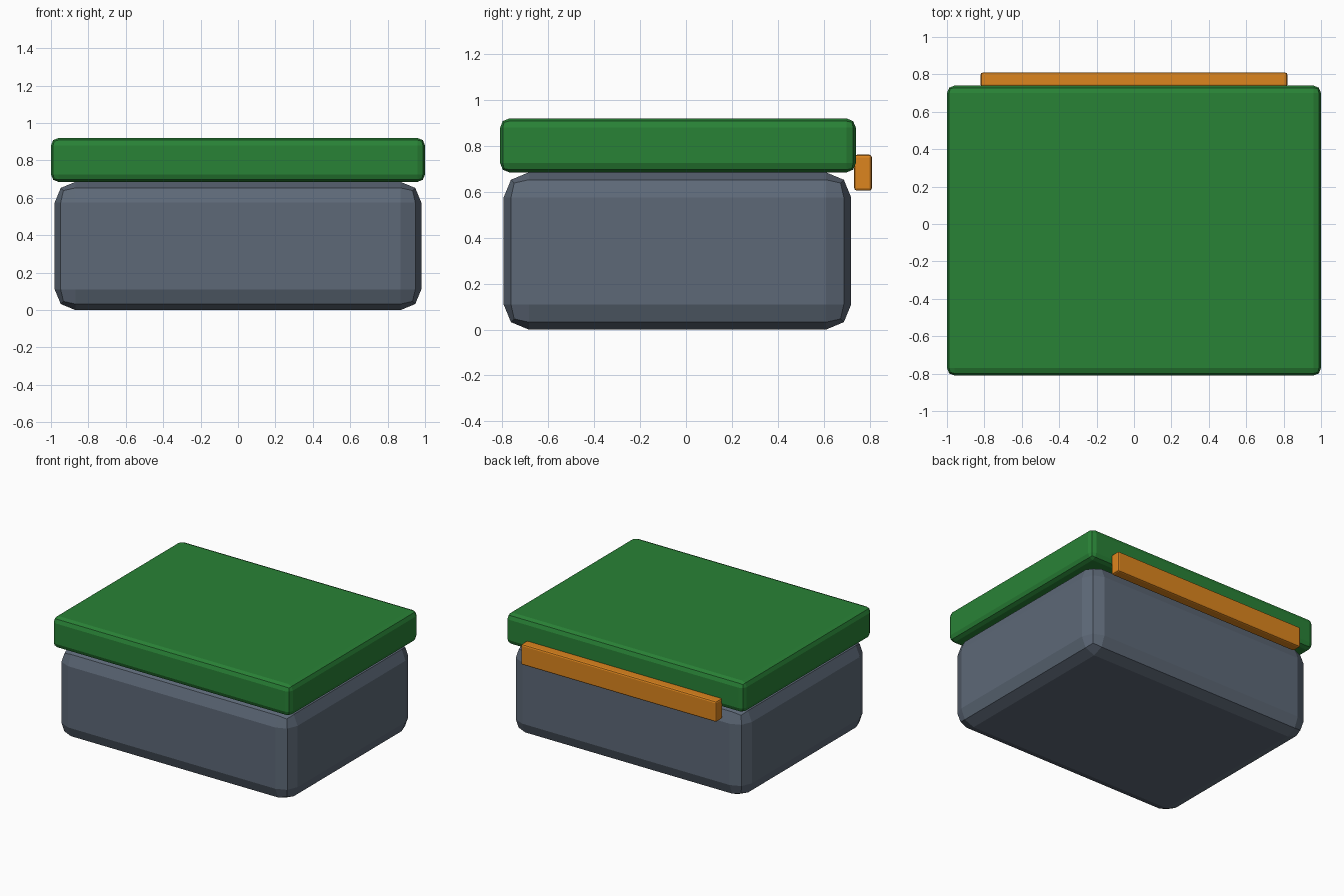
import bpy
import bmesh
from mathutils import Vector

if "Cube" in bpy.data.objects:
    bpy.data.objects.remove(bpy.data.objects["Cube"])


def material(name, color):
    mat = bpy.data.materials.new(name)
    mat.diffuse_color = (*color, 1.0)
    mat.use_nodes = True
    mat.node_tree.nodes["Principled BSDF"].inputs["Base Color"].default_value = mat.diffuse_color
    return mat


def rounded_box(name, low, high, bevel, segments, mat):
    """Flat-shaded box between two corners with bevelled edges."""
    low, high = Vector(low), Vector(high)
    size, centre = high - low, (low + high) / 2
    bm = bmesh.new()
    bmesh.ops.create_cube(bm, size=1.0)
    bmesh.ops.scale(bm, vec=size, verts=bm.verts)
    mesh = bpy.data.meshes.new(name)
    bm.to_mesh(mesh)
    bm.free()
    obj = bpy.data.objects.new(name, mesh)
    obj.location = centre
    bpy.context.collection.objects.link(obj)
    mesh.materials.append(mat)
    mod = obj.modifiers.new("edge_bevel", 'BEVEL')
    mod.width = bevel
    mod.segments = segments
    mod.limit_method = 'NONE'
    return obj


slate = material("slate", (0.11, 0.14, 0.185))
green = material("green", (0.022, 0.223, 0.037))
orange = material("orange", (0.72, 0.235, 0.013))

# Chest body with broad bevels
rounded_box("box_body", (-0.98, -0.795, 0.0), (0.98, 0.72, 0.685), 0.11, 2, slate)

# Overhanging lid
rounded_box("lid", (-1.0, -0.81, 0.685), (1.0, 0.74, 0.92), 0.04, 2, green)

# Hinge bar along the back
rounded_box("back_hinge", (-0.82, 0.733, 0.605), (0.82, 0.81, 0.762), 0.012, 2, orange)
